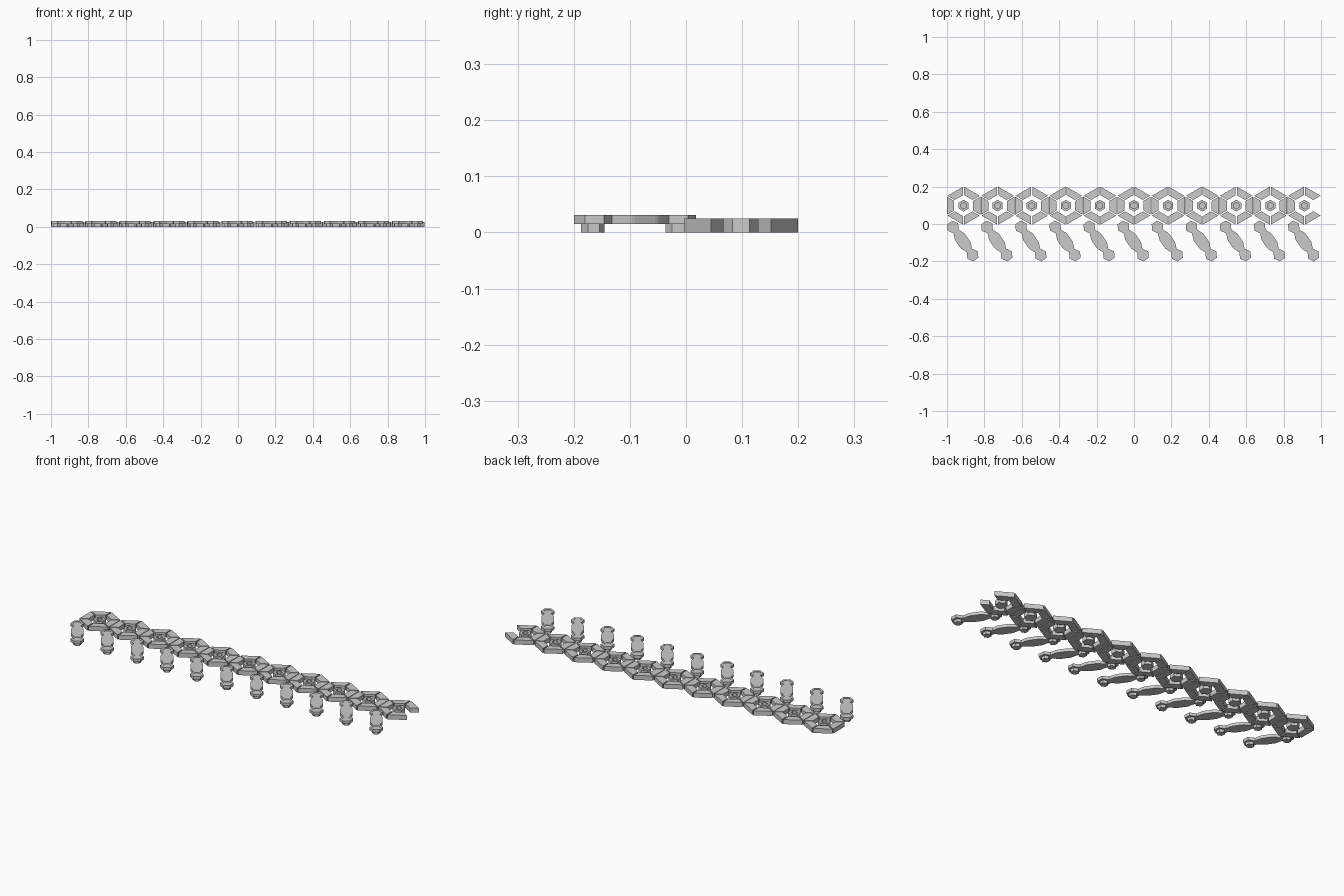
import bpy, bmesh, math
from mathutils import Vector

if "Cube" in bpy.data.objects:
    bpy.data.objects.remove(bpy.data.objects["Cube"])

COUNT, PITCH = 11, 0.1822
RING_Y, RING_H = 0.098, 0.025
R_OUT, R_IN, GAP = 0.103, 0.058, 0.003

grey = bpy.data.materials.new("plain grey")
grey.diffuse_color = (0.6, 0.6, 0.6, 1)
grey.use_nodes = True
grey.node_tree.nodes["Principled BSDF"].inputs["Base Color"].default_value = grey.diffuse_color


def hexagon(r, cx=0, cy=0, turn=30):
    a = [math.radians(turn + 60 * i) for i in range(6)]
    return [(cx + r * math.cos(t), cy + r * math.sin(t)) for t in a]


def prism(bm, pts, z0, z1):
    """Closed upright prism over a counter-clockwise outline."""
    lo = [bm.verts.new((x, y, z0)) for x, y in pts]
    hi = [bm.verts.new((x, y, z1)) for x, y in pts]
    bm.faces.new(lo[::-1])
    top = bm.faces.new(hi)
    n = len(pts)
    for i in range(n):
        j = (i + 1) % n
        bm.faces.new((lo[i], lo[j], hi[j], hi[i]))
    return top


def recess(bm, face, scale, depth):
    """Inset a face about its centre and push it down."""
    c = face.calc_center_median()
    inner = bmesh.ops.extrude_discrete_faces(bm, faces=[face])["faces"][0]
    outer = [l.vert for l in inner.loops]
    for v in outer:
        v.co = c + (v.co - c) * scale
    pit = bmesh.ops.extrude_discrete_faces(bm, faces=[inner])["faces"][0]
    for v in pit.verts:
        v.co.z -= depth


def make(name, bm):
    mesh = bpy.data.meshes.new(name)
    bm.to_mesh(mesh)
    bm.free()
    mesh.materials.append(grey)
    ob = bpy.data.objects.new(name, mesh)
    bpy.context.collection.objects.link(ob)
    return ob


def ring(skip_right):
    """Six mitred bars with narrow gaps at the corners."""
    bm = bmesh.new()
    for k in range(6):
        if k == 0 and skip_right:
            continue
        a = math.radians(60 * k)
        n, t = Vector((math.cos(a), math.sin(a))), Vector((-math.sin(a), math.cos(a)))
        pts = []
        for r, s in ((R_OUT, -1), (R_OUT, 1), (R_IN, 1), (R_IN, -1)):
            half = r / 2 - GAP / math.cos(math.radians(30))
            pts.append(n * r * math.cos(math.radians(30)) + t * s * half)
        prism(bm, [tuple(p) for p in pts], 0, RING_H)
    return bm


def hub():
    """Small hexagonal cup in the middle of a ring."""
    bm = bmesh.new()
    top = prism(bm, hexagon(0.031), 0, RING_H)
    recess(bm, top, 0.55, 0.023)
    return bm


# Link: long plate with a hexagonal head and a peg at each end
LINK_A = Vector((0.105, -0.150))
LENGTH = LINK_A.length
HEAD, PEG, Z0, Z1 = 0.034, 0.021, 0.015, 0.031


def link_body():
    bm = bmesh.new()
    end = LENGTH / 2 - HEAD * math.cos(math.radians(30))
    side = [(-end, 0.017), (-0.036, 0.028), (-0.029, 0.0305), (-0.022, 0.0315)]
    upper = side + [(-u, w) for u, w in side[::-1]]
    pts = upper[::-1] + [(u, -w) for u, w in upper]
    prism(bm, pts, Z0, Z1)
    return bm


def link_ends():
    bm = bmesh.new()
    for s in (-1, 1):
        top = prism(bm, hexagon(HEAD, s * LENGTH / 2), Z0, Z1)
        recess(bm, top, 0.62, 0.002)
        prism(bm, hexagon(PEG, s * LENGTH / 2), 0, Z0)
    return bm


first = -PITCH * (COUNT - 1) / 2
for i in range(COUNT):
    x = first + i * PITCH
    make("hex_ring", ring(i == COUNT - 1)).location = (x, RING_Y, 0)
    make("ring_hub", hub()).location = (x, RING_Y, 0)
    for name, build in (("link_body", link_body), ("link_ends", link_ends)):
        ob = make(name, build())
        ob.location = (x - 0.0045, -0.091, 0)
        ob.rotation_euler.z = math.atan2(LINK_A.y, LINK_A.x)
